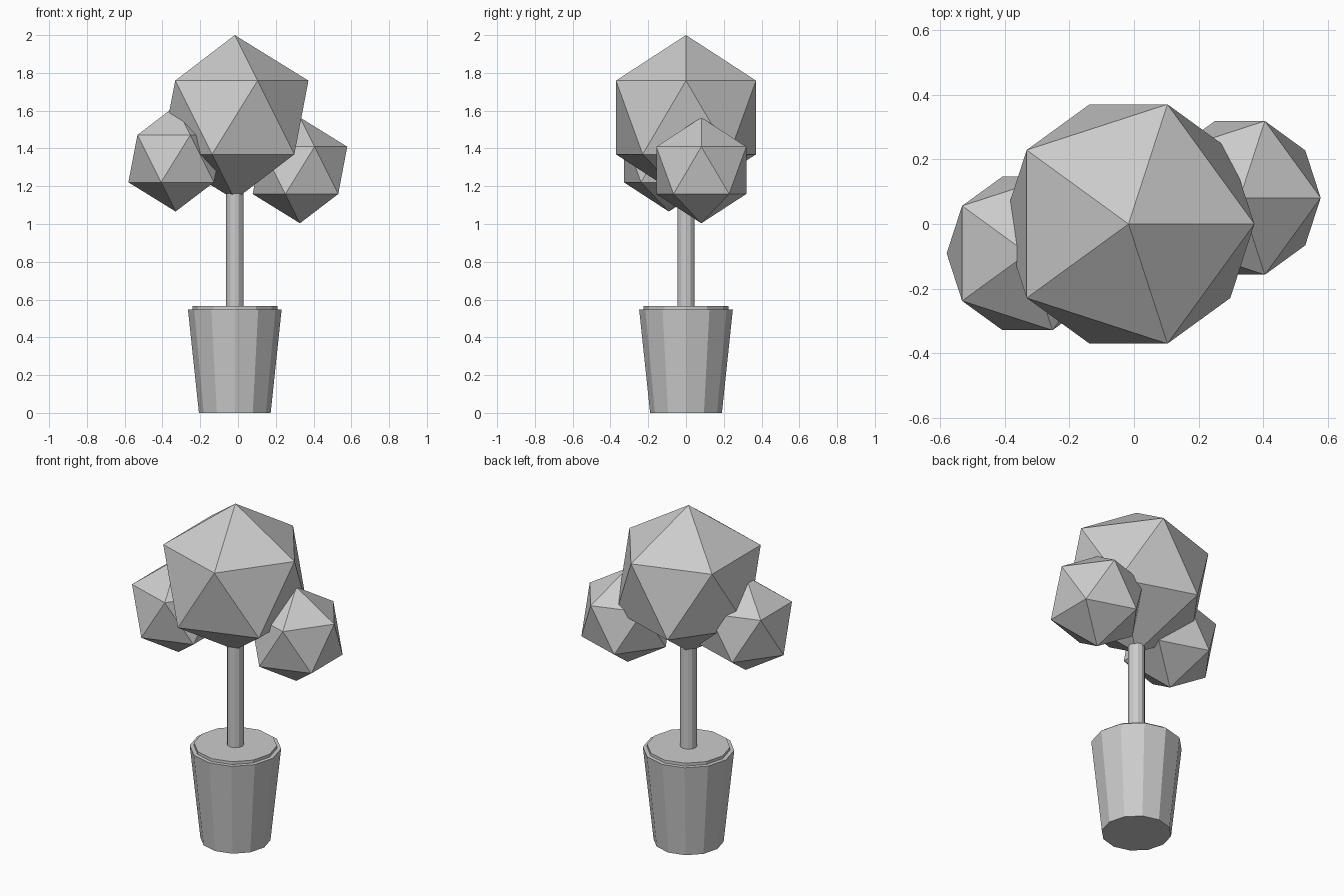
import bpy

if "Cube" in bpy.data.objects:
    bpy.data.objects.remove(bpy.data.objects["Cube"])

CX = -0.017  # trunk axis


def frustum(name, r_bottom, r_top, z0, z1, sides=12):
    bpy.ops.mesh.primitive_cone_add(vertices=sides, radius1=r_bottom, radius2=r_top,
                                    depth=z1 - z0, location=(CX, 0, (z0 + z1) / 2))
    bpy.context.object.name = name


def foliage(name, radius, location):
    bpy.ops.mesh.primitive_ico_sphere_add(subdivisions=1, radius=radius, location=location)
    bpy.context.object.name = name


# Tapered pot with a slightly raised soil disc
frustum("pot", 0.19, 0.248, 0.0, 0.548)
frustum("soil", 0.225, 0.225, 0.50, 0.565)

# Trunk, running up into the crown
frustum("trunk", 0.046, 0.046, 0.55, 1.3)

# Faceted leaf balls
foliage("crown_main", 0.436, (CX, 0, 1.564))
foliage("crown_left", 0.28, (-0.33, -0.091, 1.346))
foliage("crown_right", 0.28, (0.328, 0.081, 1.284))
